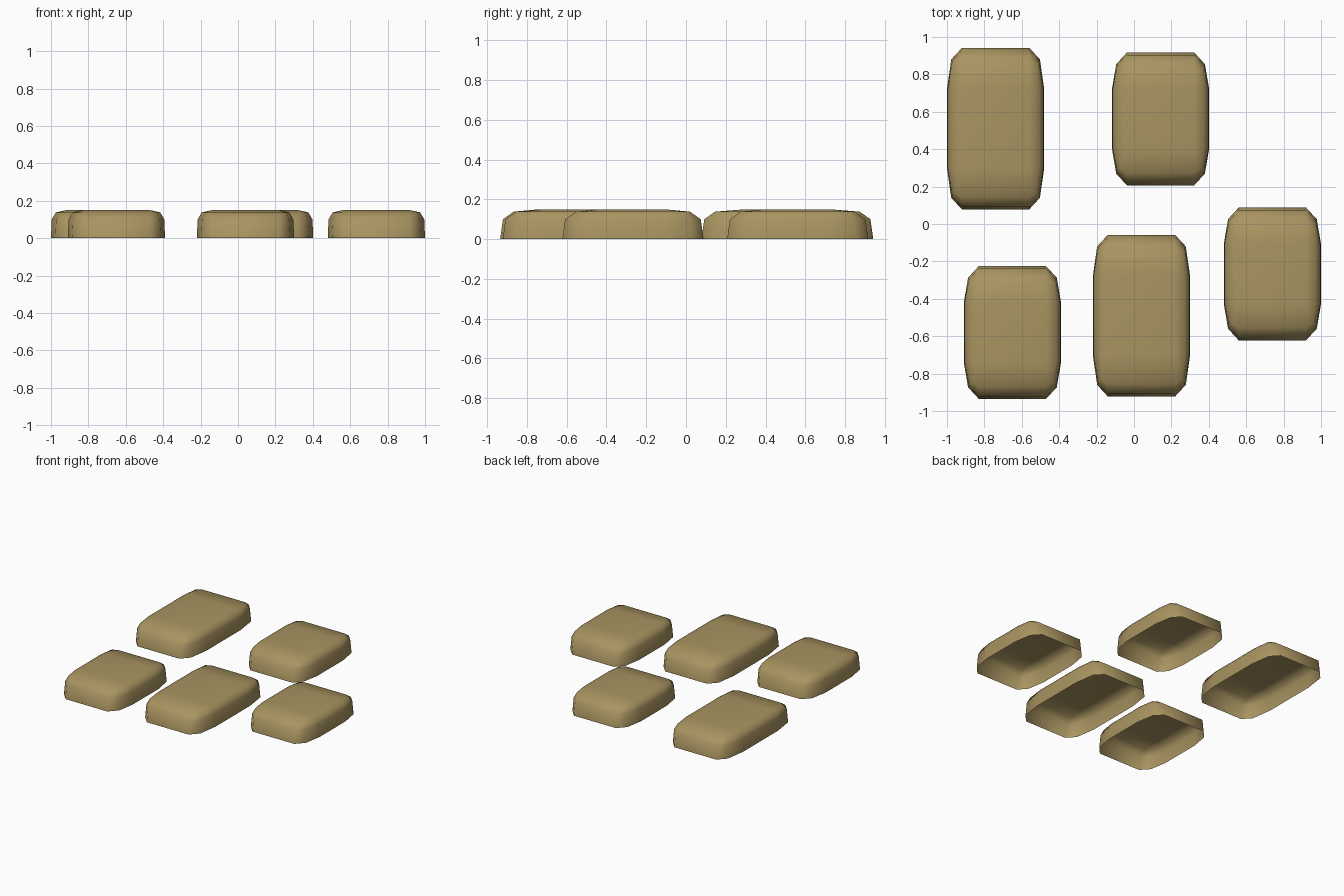
import bpy, bmesh

if "Cube" in bpy.data.objects:
    bpy.data.objects.remove(bpy.data.objects["Cube"])

mat = bpy.data.materials.new("sandy tan")
mat.diffuse_color = (0.40, 0.30, 0.12, 1)
mat.use_nodes = True
mat.node_tree.nodes["Principled BSDF"].inputs["Base Color"].default_value = mat.diffuse_color


def outline(mid, corner, end, z):
    """Ring of 12 points: side point, chamfer point, end point, mirrored four ways."""
    q = [mid, corner, end]
    pts = q + [(-x, y) for x, y in q[::-1]]
    pts += [(-x, -y) for x, y in q] + [(x, -y) for x, y in q[::-1]]
    return [(x, y, z) for x, y in pts]


def stone(name, cx, cy, hy):
    """Rounded stepping slab, open underneath; hy is half its length."""
    flat = hy * 0.45 if hy < 0.4 else hy * 0.49   # half length of the level top
    top = (0.18, flat)
    rings = [
        outline((0.26, flat), (0.237, hy - 0.062), (0.18, hy), 0.0),
        outline((0.256, flat), (0.232, hy - 0.07), (0.18, hy - 0.014), 0.10),
        outline((0.234, flat), (0.218, hy - 0.09), (0.18, hy - 0.068), 0.138),
        outline(top, top, top, 0.15),
    ]
    bm = bmesh.new()
    loops = [[bm.verts.new(p) for p in r] for r in rings]
    n = len(loops[0])
    for a, b in zip(loops, loops[1:]):
        for i in range(n):
            j = (i + 1) % n
            bm.faces.new((a[i], a[j], b[j], b[i]))
    bm.faces.new(loops[-1])
    bmesh.ops.remove_doubles(bm, verts=bm.verts, dist=0.0005)
    for f in bm.faces:
        f.smooth = True
    me = bpy.data.meshes.new(name)
    bm.to_mesh(me)
    bm.free()
    me.materials.append(mat)
    ob = bpy.data.objects.new(name, me)
    ob.location = (cx, cy, 0)
    bpy.context.collection.objects.link(ob)


# Two long slabs and three short ones
stone("long_stone_back", -0.74, 0.51, 0.432)
stone("long_stone_front", 0.04, -0.49, 0.432)
stone("short_stone_back", 0.142, 0.562, 0.355)
stone("short_stone_front", -0.65, -0.58, 0.355)
stone("short_stone_right", 0.74, -0.267, 0.355)
